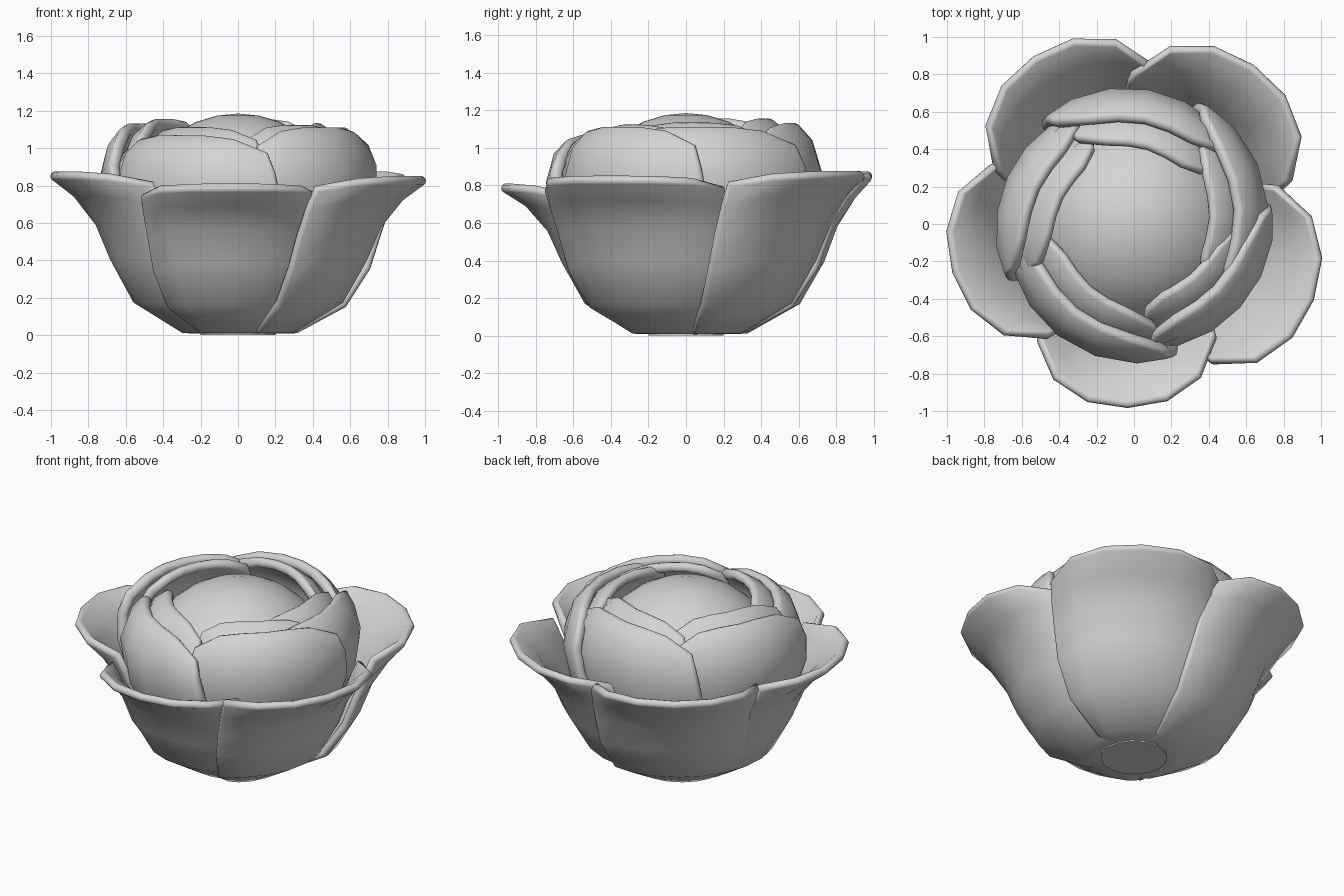
import bpy
import bmesh
from math import radians, sin, cos

default = bpy.data.objects.get("Cube")
if default:
    bpy.data.objects.remove(default, do_unlink=True)

grey = bpy.data.materials.new("petal_grey")
grey.use_nodes = True
grey.diffuse_color = (0.66, 0.66, 0.66, 1)
grey.node_tree.nodes["Principled BSDF"].inputs["Base Color"].default_value = (0.66, 0.66, 0.66, 1)


def along(profile, t):
    """Point on a (radius, height) profile at t from 0 to 1."""
    s = min(max(t, 0), 1) * (len(profile) - 1)
    i = min(int(s), len(profile) - 2)
    f = s - i
    (r0, z0), (r1, z1) = profile[i], profile[i + 1]
    return r0 + (r1 - r0) * f, z0 + (z1 - z0) * f


def petal(name, profile, angle, half_width, belly, reach, height, tilt, drop, pinch, thick):
    """Curved sheet round the z axis; belly and reach scale its base and rim,
    tilt pushes one side edge out and the other in."""
    bm = bmesh.new()
    cols, rows = 6, len(profile)
    grid = []
    for i in range(rows):
        t = i / (rows - 1)
        for j in range(cols + 1):
            u = 2 * j / cols - 1
            r, z = along(profile, t * (1 - drop * u ** 4))
            r *= belly + (reach - belly) * t ** 2
            r *= 1 - pinch * t ** 3 * abs(u) ** 2.5
            r += tilt * u * min(1, 4 * t)
            z *= 1 + (height - 1) * t
            a = radians(angle + u * half_width * (1.13 - 0.25 * t))
            grid.append(bm.verts.new((r * cos(a), r * sin(a), z)))
    n = cols + 1
    for i in range(rows - 1):
        for j in range(cols):
            k = i * n + j
            bm.faces.new((grid[k], grid[k + 1], grid[k + 1 + n], grid[k + n]))
    mesh = bpy.data.meshes.new(name)
    bm.to_mesh(mesh)
    bm.free()
    mesh.materials.append(grey)
    mesh.shade_smooth()
    obj = bpy.data.objects.new(name, mesh)
    bpy.context.collection.objects.link(obj)
    solid = obj.modifiers.new("thickness", "SOLIDIFY")
    solid.thickness = thick
    solid.offset = 0
    rim = obj.modifiers.new("rounded_rim", "BEVEL")
    rim.width = thick * 0.4
    rim.segments = 2
    rim.limit_method = "ANGLE"
    rim.angle_limit = radians(60)


# Open outer petals: angle, belly, reach, height
outer = [(0.09, 0.03), (0.3, 0.035), (0.56, 0.19), (0.68, 0.41),
         (0.75, 0.59), (0.86, 0.74), (0.98, 0.84)]
for i, (angle, belly, reach, height) in enumerate([
        (53, 1.04, 1.08, 1.03), (121, 1.03, 1.06, 1.03), (195, 0.94, 1.02, 1.03),
        (268, 0.92, 1.0, 0.95), (337, 0.99, 1.06, 1.0)]):
    petal(f"outer_petal_{i + 1}", outer, angle, 43, belly, reach, height,
          -0.03, 0.08, 0.17, 0.05)

# Closed middle petals: angle, half width, height
middle = [(0.25, 0.12), (0.52, 0.39), (0.66, 0.65), (0.69, 0.86),
          (0.64, 1.01), (0.55, 1.1)]
for i, (angle, width, height) in enumerate([
        (84, 50, 1.02), (8, 56, 1.0), (322, 48, 1.0),
        (236, 54, 0.96), (160, 46, 1.02)]):
    petal(f"middle_petal_{i + 1}", middle, angle, width, 1, 1, height,
          0.04, 0.2, 0, 0.065)

# Inner petals wrapped over the heart
inner = [(0.25, 0.18), (0.48, 0.48), (0.58, 0.74), (0.58, 0.92),
         (0.51, 1.05), (0.41, 1.12)]
for i, (angle, width, height) in enumerate([
        (80, 50, 1.02), (5, 50, 1.0), (318, 46, 0.99),
        (235, 52, 0.98), (160, 48, 1.02)]):
    petal(f"inner_petal_{i + 1}", inner, angle, width, 1, 1, height,
          0.04, 0.18, 0, 0.06)

# Round heart
bpy.ops.mesh.primitive_uv_sphere_add(segments=32, ring_count=16, radius=0.58, location=(0, 0, 0.605))
heart = bpy.context.object
heart.name = "heart"
heart.data.materials.append(grey)
heart.data.shade_smooth()

# Flat disc closing the underside
bpy.ops.mesh.primitive_cylinder_add(vertices=16, radius=0.2, depth=0.04, location=(0, 0, 0.02))
base = bpy.context.object
base.name = "base_disc"
base.data.materials.append(grey)
